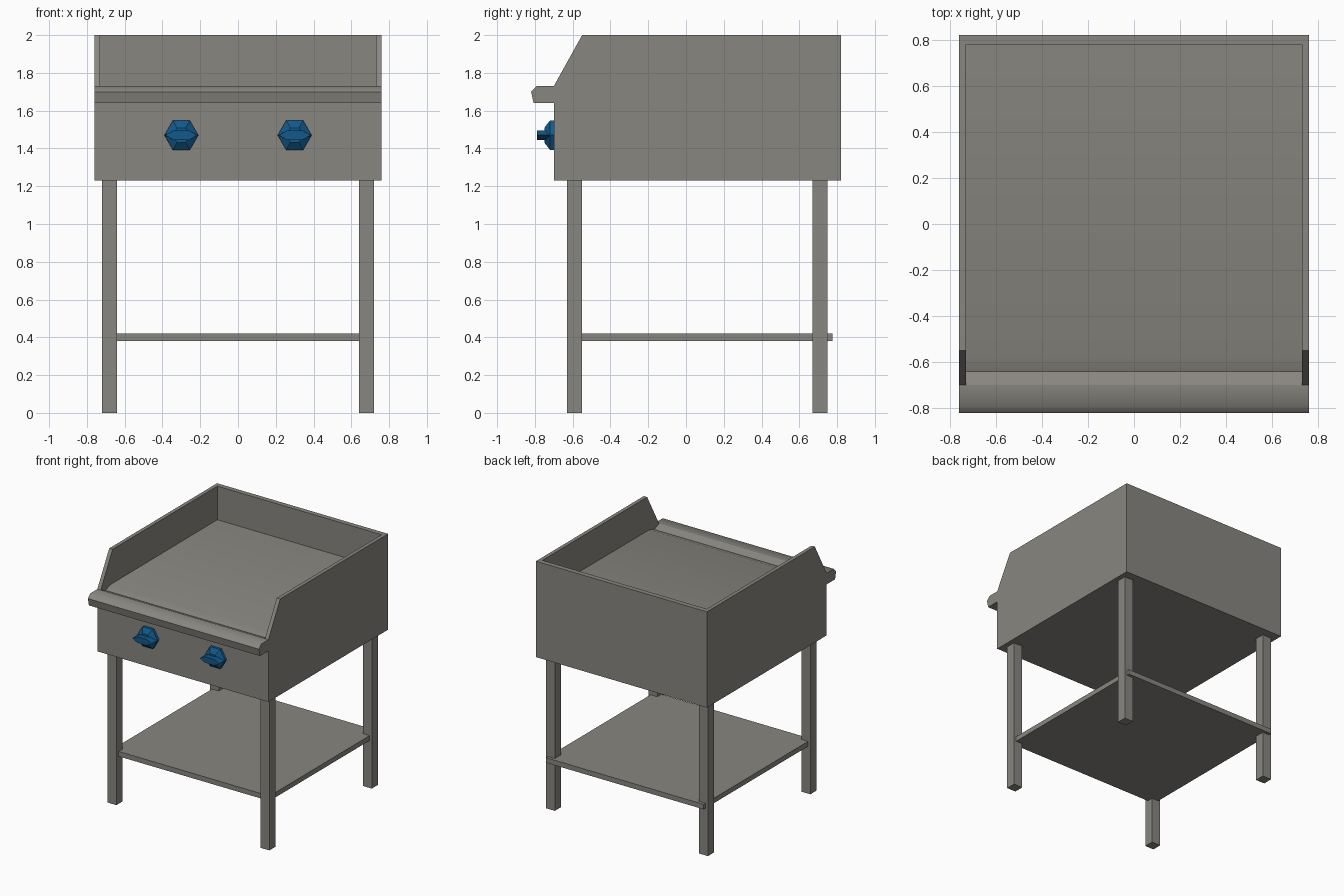
import bpy, bmesh, math
from mathutils import Matrix

if "Cube" in bpy.data.objects:
    bpy.data.objects.remove(bpy.data.objects["Cube"])


def material(name, rgb):
    m = bpy.data.materials.new(name)
    m.diffuse_color = (*rgb, 1)
    m.use_nodes = True
    m.node_tree.nodes["Principled BSDF"].inputs["Base Color"].default_value = m.diffuse_color
    return m


steel = material("steel grey", (0.25, 0.24, 0.215))
blue = material("knob blue", (0.006, 0.10, 0.26))


def finish(name, bm, mat):
    bmesh.ops.recalc_face_normals(bm, faces=bm.faces)
    mesh = bpy.data.meshes.new(name)
    bm.to_mesh(mesh)
    bm.free()
    ob = bpy.data.objects.new(name, mesh)
    bpy.context.collection.objects.link(ob)
    mesh.materials.append(mat)
    return ob


def extrude_profile(name, yz, half_width, mat=steel):
    """Side profile in y/z, extruded across x."""
    bm = bmesh.new()
    face = bm.faces.new([bm.verts.new((-half_width, y, z)) for y, z in yz])
    new = bmesh.ops.extrude_face_region(bm, geom=[face])["geom"]
    bmesh.ops.translate(bm, vec=(2 * half_width, 0, 0),
                        verts=[v for v in new if isinstance(v, bmesh.types.BMVert)])
    return finish(name, bm, mat)


def box(name, x0, x1, y0, y1, z0, z1, mat=steel):
    bm = bmesh.new()
    bmesh.ops.create_cube(bm, size=1, matrix=Matrix.LocRotScale(
        ((x0 + x1) / 2, (y0 + y1) / 2, (z0 + z1) / 2), None, (x1 - x0, y1 - y0, z1 - z0)))
    return finish(name, bm, mat)


def smooth(ob, degrees):
    bpy.ops.object.select_all(action='DESELECT')
    ob.select_set(True)
    bpy.context.view_layer.objects.active = ob
    bpy.ops.object.shade_smooth_by_angle(angle=math.radians(degrees))


# Cabinet with splash walls, hollowed from above and open at the front
body = extrude_profile("cabinet", [(-0.70, 1.23), (0.82, 1.23), (0.82, 2.0),
                                   (-0.55, 2.0), (-0.70, 1.73)], 0.76)
cutter = box("hollow_cutter", -0.73, 0.73, -1.0, 0.78, 1.66, 2.2)
cutter.hide_render = True
mod = body.modifiers.new("hollow", 'BOOLEAN')
mod.operation, mod.object, mod.solver = 'DIFFERENCE', cutter, 'EXACT'
bpy.context.view_layer.objects.active = body
bpy.ops.object.modifier_apply(modifier=mod.name)
bpy.data.objects.remove(cutter)

# Cooking plate, with a shallow drip groove before the front lip
plate = extrude_profile("cooking_plate", [(0.78, 1.66), (0.78, 1.73), (-0.575, 1.727),
                                          (-0.64, 1.705), (-0.70, 1.73), (-0.70, 1.66)], 0.73)
smooth(plate, 30)

# Front lip
lip = extrude_profile("front_lip", [(-0.70, 1.64), (-0.70, 1.73), (-0.79, 1.73),
                                    (-0.82, 1.70), (-0.807, 1.64)], 0.76)
smooth(lip, 48)

# Legs
for side, sx in (("left", -1), ("right", 1)):
    for end, y in (("front", -0.63), ("back", 0.67)):
        xs = sorted((sx * 0.64, sx * 0.72))
        box(f"{end}_{side}_leg", *xs, y, y + 0.08, 0, 1.23)

# Lower shelf
box("shelf", -0.70, 0.70, -0.60, 0.775, 0.38, 0.42)


# Six-sided knobs: tapered base and flattened grip
def hex_loft(name, cx, cz, rings):
    """rings: (y, x radius, z radius), back to front."""
    bm = bmesh.new()
    loops = [[bm.verts.new((cx + rx * math.cos(k * math.pi / 3), y,
                            cz + rz * math.sin(k * math.pi / 3))) for k in range(6)]
             for y, rx, rz in rings]
    for a, b in zip(loops, loops[1:]):
        for k in range(6):
            j = (k + 1) % 6
            bm.faces.new((a[k], a[j], b[j], b[k]))
    bm.faces.new(loops[0])
    bm.faces.new(loops[-1])
    return finish(name, bm, blue)


for side, cx in (("left", -0.30), ("right", 0.30)):
    hex_loft(f"{side}_knob_base", cx, 1.47, [(-0.70, 0.09, 0.09), (-0.72, 0.09, 0.09),
                                             (-0.75, 0.045, 0.045)])
    hex_loft(f"{side}_knob_grip", cx, 1.47, [(-0.715, 0.088, 0.028), (-0.79, 0.085, 0.028)])
